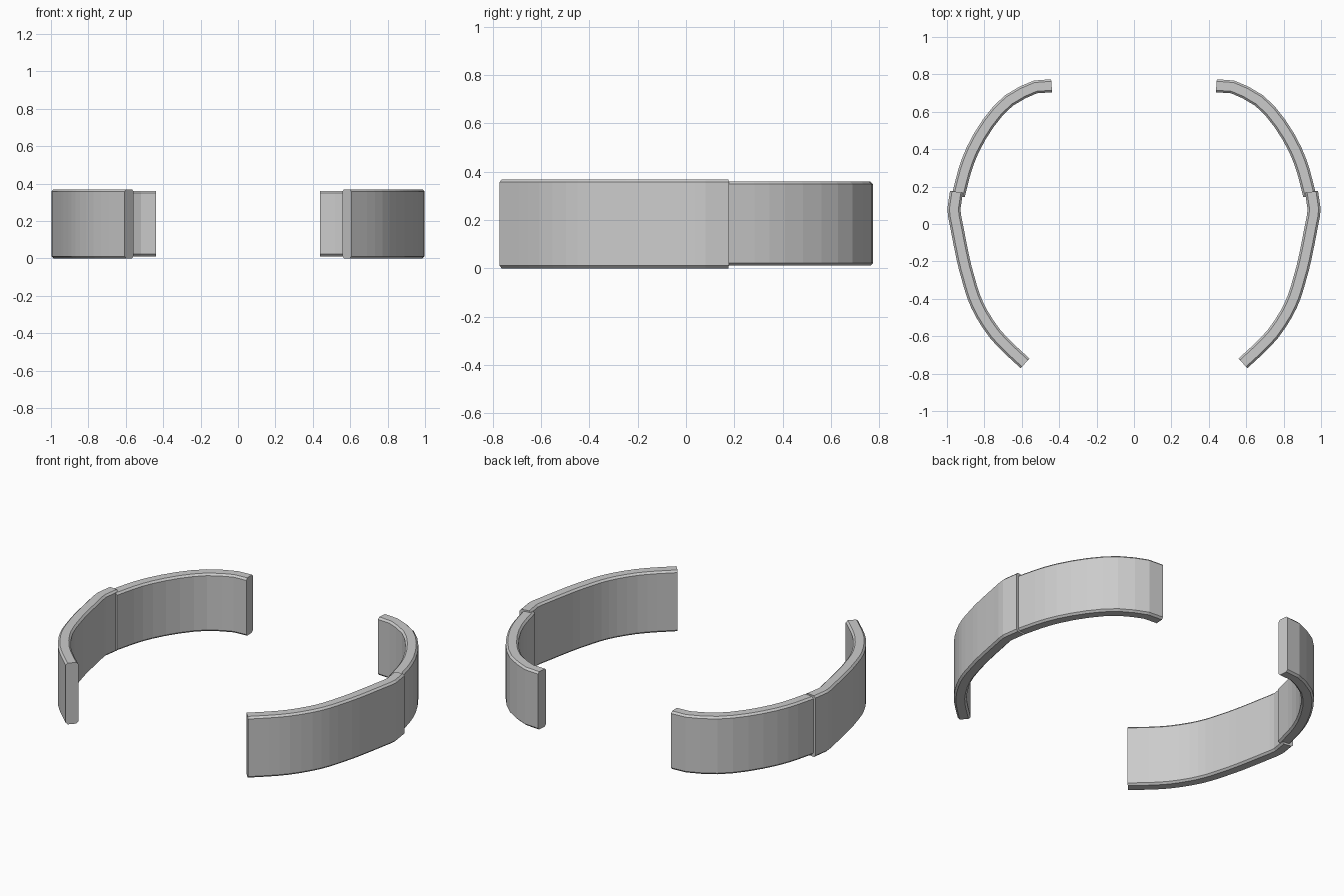
import bpy
import bmesh
from mathutils import Vector

cube = bpy.data.objects.get("Cube")
if cube:
    bpy.data.objects.remove(cube, do_unlink=True)

grey = bpy.data.materials.new("plain_grey")
grey.use_nodes = True
grey.diffuse_color = (0.6, 0.6, 0.6, 1)
grey.node_tree.nodes["Principled BSDF"].inputs["Base Color"].default_value = (0.6, 0.6, 0.6, 1)

THICKNESS = 0.07
CHAMFER = 0.011

# Outer outlines of the left half, running from front to back
FRONT_PATH = [(0.606, -0.771), (0.69, -0.694), (0.772, -0.607), (0.845, -0.497),
              (0.89, -0.4), (0.922, -0.294), (0.947, -0.198), (0.983, -0.016),
              (0.998, 0.08), (0.984, 0.177)]
REAR_PATH = [(0.973, 0.16), (0.942, 0.283), (0.895, 0.41), (0.807, 0.56),
             (0.69, 0.688), (0.535, 0.767), (0.443, 0.774)]


def smooth_path(points):
    """Add a curved midpoint to every span except the two end spans."""
    pts = [Vector(p) for p in points]
    result = [pts[0]]
    for i in range(len(pts) - 1):
        if 0 < i < len(pts) - 2:
            a, b, c, d = pts[i - 1:i + 3]
            result.append((9 * (b + c) - a - d) / 16)
        result.append(pts[i + 1])
    return result


def band(name, points, bottom, top, side):
    """Sweep a chamfered rectangle along an outline."""
    path = smooth_path(points)
    c, t = CHAMFER, THICKNESS
    section = [(0, bottom + c), (0, top - c), (c, top), (t - c, top),
               (t, top - c), (t, bottom + c), (t - c, bottom), (c, bottom)]
    bm = bmesh.new()
    rings = []
    for i, p in enumerate(path):
        before = (p - path[max(i - 1, 0)]).normalized()
        after = (path[min(i + 1, len(path) - 1)] - p).normalized()
        tangent = before + after
        inward = Vector((-tangent.y, tangent.x)).normalized()
        ring = []
        for depth, z in section:
            q = p + inward * depth
            ring.append(bm.verts.new((side * q.x, q.y, z)))
        rings.append(ring)
    n = len(section)
    for r, s in zip(rings, rings[1:]):
        for k in range(n):
            bm.faces.new((r[k], r[(k + 1) % n], s[(k + 1) % n], s[k]))
    bm.faces.new(rings[0])
    bm.faces.new(rings[-1])
    bmesh.ops.recalc_face_normals(bm, faces=bm.faces)
    mesh = bpy.data.meshes.new(name)
    bm.to_mesh(mesh)
    bm.free()
    mesh.materials.append(grey)
    obj = bpy.data.objects.new(name, mesh)
    bpy.context.collection.objects.link(obj)


# Taller front bands and slimmer rear bands on both sides
for label, side in (("left", 1), ("right", -1)):
    band(label + "_front_band", FRONT_PATH, 0.0, 0.368, side)
    band(label + "_rear_band", REAR_PATH, 0.011, 0.359, side)
